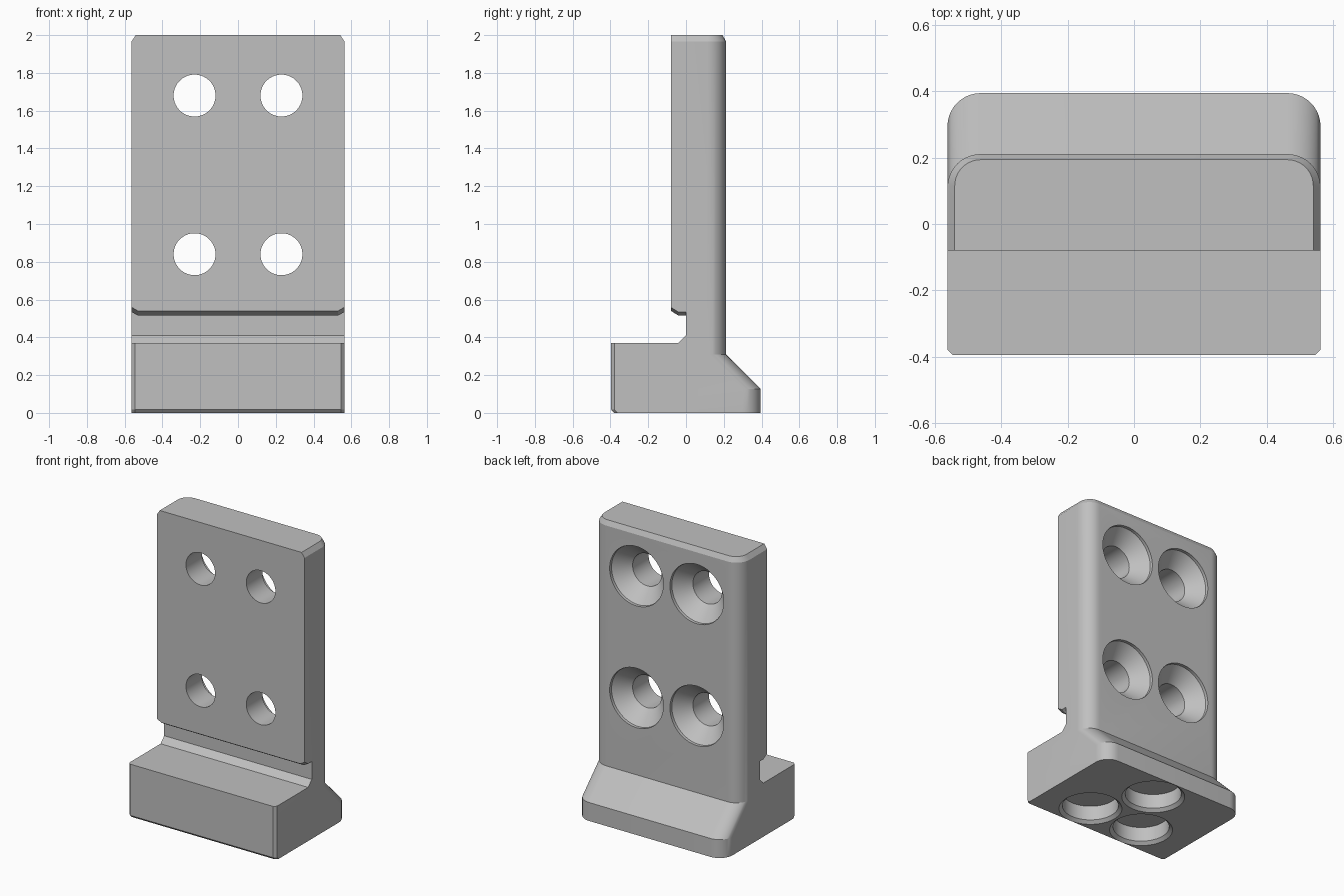
import bpy, bmesh
from math import sin, cos, pi, radians

cube = bpy.data.objects.get("Cube")
if cube:
    bpy.data.objects.remove(cube, do_unlink=True)

grey = bpy.data.materials.new("plain grey")
grey.use_nodes = True
colour = (0.527, 0.527, 0.527, 1)
grey.diffuse_color = colour
grey.node_tree.nodes["Principled BSDF"].inputs["Base Color"].default_value = colour


def loft(name, sections):
    """Closed solid through a list of equally sized rings of points."""
    bm = bmesh.new()
    rings = [[bm.verts.new(p) for p in ring] for ring in sections]
    n = len(rings[0])
    for a, b in zip(rings, rings[1:]):
        for i in range(n):
            j = (i + 1) % n
            bm.faces.new((a[i], a[j], b[j], b[i]))
    bm.faces.new(rings[0])
    bm.faces.new(rings[-1])
    bmesh.ops.recalc_face_normals(bm, faces=bm.faces)
    mesh = bpy.data.meshes.new(name)
    bm.to_mesh(mesh)
    bm.free()
    mesh.materials.append(grey)
    obj = bpy.data.objects.new(name, mesh)
    bpy.context.collection.objects.link(obj)
    return obj


def plan(z, half, front, back, r):
    """Plan outline: chamfered front corners, rounded back corners."""
    c, steps = 0.017, 10
    right = [(half - c, front), (half, front + c)]
    for i in range(steps + 1):
        t = pi / 2 * i / steps
        right.append((half - r + r * cos(t), back - r + r * sin(t)))
    left = [(-x, y) for x, y in reversed(right)]
    return [(x, y, z) for x, y in right + left]


def circle(r, place):
    return [place(r * cos(2 * pi * i / 64), r * sin(2 * pi * i / 64)) for i in range(64)]


# Body: flared foot rising into an upright plate with a chamfered top
body = loft("bracket_body", [
    plan(0, 0.563, -0.38, 0.395, 0.1),
    plan(0.017, 0.563, -0.396, 0.395, 0.1),
    plan(0.127, 0.563, -0.396, 0.395, 0.1),
    plan(0.31, 0.563, -0.396, 0.211, 0.1),
    plan(1.967, 0.563, -0.396, 0.211, 0.1),
    plan(2, 0.541, -0.396, 0.194, 0.078),
])
cutters = []


# Front recess with an undercut groove, its lip lifting at both sides
def recess(x, lift):
    profile = [(-1, 0.37), (-0.04, 0.37), (0, 0.41), (0, 0.515 + lift),
               (-0.04, 0.515 + lift), (-0.08, 0.54 + lift), (-0.08, 3), (-1, 3)]
    return [(x, y, z) for y, z in profile]


cutters.append(loft("recess_cutter", [
    recess(-0.6, 0.04), recess(-0.53, 0), recess(0.53, 0), recess(0.6, 0.04)]))

# Countersunk screw holes through the plate
for x in (-0.23, 0.23):
    for z in (0.84, 1.68):
        cutters.append(loft("screw_hole_cutter", [
            circle(r, lambda a, b: (x + a, y, z + b))
            for y, r in ((0.3, 0.205), (0.19, 0.205), (0.095, 0.111), (-0.2, 0.111))]))

# Blind round pockets with chamfered rims under the foot
for x, y in ((-0.21, -0.18), (0.21, -0.18), (0, 0.19)):
    cutters.append(loft("pocket_cutter", [
        circle(r, lambda a, b: (x + a, y + b, z))
        for z, r in ((-0.05, 0.2), (0, 0.2), (0.02, 0.178), (0.12, 0.178))]))

# Cut everything out and bake the result
bpy.context.view_layer.objects.active = body
for cutter in cutters:
    cutter.hide_render = True
    mod = body.modifiers.new("cut", "BOOLEAN")
    mod.operation = "DIFFERENCE"
    mod.solver = "EXACT"
    mod.object = cutter
    bpy.ops.object.modifier_apply(modifier=mod.name)
    bpy.data.objects.remove(cutter, do_unlink=True)

bpy.ops.object.select_all(action="DESELECT")
body.select_set(True)
bpy.ops.object.shade_smooth_by_angle(angle=radians(20))
